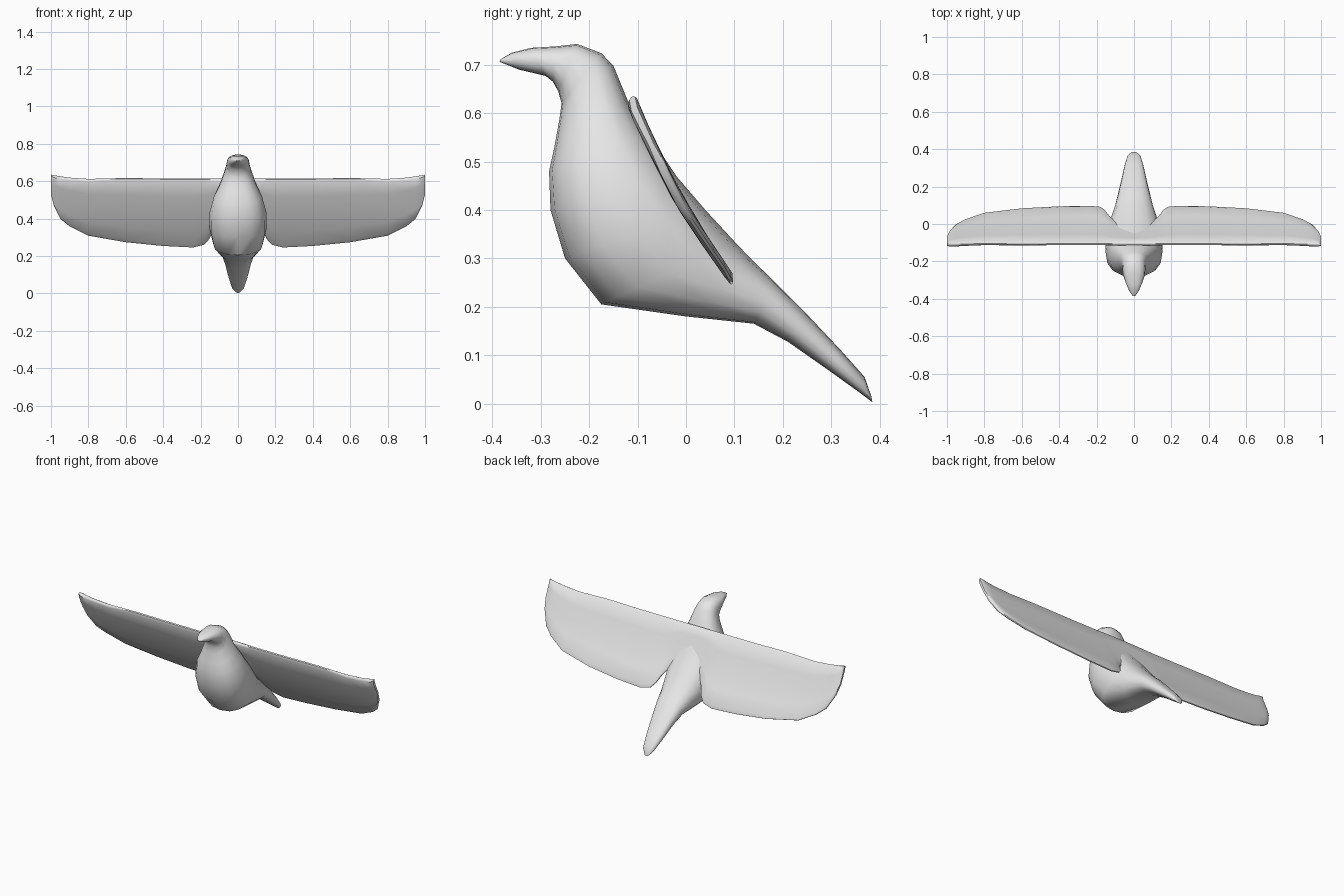
import bpy, bmesh, math

if "Cube" in bpy.data.objects:
    bpy.data.objects.remove(bpy.data.objects["Cube"])

grey = bpy.data.materials.new("light grey")
grey.diffuse_color = (0.8, 0.8, 0.8, 1)
grey.use_nodes = True
grey.node_tree.nodes["Principled BSDF"].inputs["Base Color"].default_value = grey.diffuse_color


def loft(name, rings, angle):
    """Skin a list of equal-length closed rings and cap both ends."""
    bm = bmesh.new()
    rows = [[bm.verts.new(p) for p in ring] for ring in rings]
    n = len(rows[0])
    for a, b in zip(rows, rows[1:]):
        for i in range(n):
            j = (i + 1) % n
            bm.faces.new((a[i], a[j], b[j], b[i]))
    bm.faces.new(rows[0])
    bm.faces.new(rows[-1])
    bmesh.ops.recalc_face_normals(bm, faces=bm.faces)
    mesh = bpy.data.meshes.new(name)
    bm.to_mesh(mesh)
    bm.free()
    mesh.materials.append(grey)
    obj = bpy.data.objects.new(name, mesh)
    bpy.context.collection.objects.link(obj)
    bpy.ops.object.select_all(action='DESELECT')
    obj.select_set(True)
    bpy.context.view_layer.objects.active = obj
    bpy.ops.object.shade_smooth_by_angle(angle=math.radians(angle))
    return obj


# Body from beak to tail: belly-side y, z, back-side y, z, half width
sections = [
    (-.385, .706, -.384, .711, .008), (-.345, .690, -.360, .725, .028),
    (-.290, .677, -.320, .735, .048), (-.275, .665, -.270, .738, .058),
    (-.264, .645, -.225, .743, .061), (-.257, .620, -.175, .724, .064),
    (-.262, .585, -.150, .698, .073), (-.272, .530, -.120, .625, .098),
    (-.283, .480, -.080, .560, .128), (-.280, .400, -.020, .470, .152),
    (-.250, .300, .040, .400, .154), (-.175, .205, .100, .335, .134),
    (.000, .180, .135, .298, .108), (.140, .165, .180, .255, .086),
    (.210, .128, .240, .195, .070), (.300, .065, .320, .110, .051),
    (.365, .018, .369, .055, .034), (.385, .003, .383, .015, .012),
]


def power(v, e):
    return math.copysign(abs(v) ** e, v)


def body_ring(fy, fz, by, bz, w, n=16):
    ring = []
    for i in range(n):
        t = 2 * math.pi * i / n
        c, s = power(math.cos(t), .82), power(math.sin(t), .82)
        ring.append((w * s, (fy + by) / 2 + (by - fy) / 2 * c,
                     (fz + bz) / 2 + (bz - fz) / 2 * c))
    return ring


loft("body", [body_ring(*s) for s in sections], 40)

# Wings: slanted, slightly curved sheets with a rounded leading edge
slope = [(.247, .095), (.265, .088), (.335, .040), (.41, -.010),
         (.51, -.060), (.615, -.110), (.64, -.112)]


def sheet_y(z):
    for (z0, y0), (z1, y1) in zip(slope, slope[1:]):
        if z <= z1:
            return y0 + (y1 - y0) * (z - z0) / (z1 - z0)
    return slope[-1][1]


# x, leading edge z, trailing edge z
stations = [
    (.00, .612, .42), (.10, .612, .38), (.135, .612, .33), (.155, .612, .290),
    (.18, .612, .262), (.24, .612, .247), (.40, .612, .255), (.60, .615, .275),
    (.80, .610, .310), (.90, .617, .360), (.95, .624, .400),
    (.985, .630, .470), (1.0, .634, .530),
]
# Chord position and half thickness
chord = [(0, .004), (.03, .011), (.25, .012), (.5, .011), (.75, .010),
         (.95, .009), (1, .003)]


def wing_ring(side, x, top, bottom):
    front, back = [], []
    thin = .6 if x > .99 else 1
    for t, h in chord:
        z = top + (bottom - top) * t
        y = sheet_y(z)
        front.append((side * x, y - h * thin * .87, z - h * thin * .5))
        back.append((side * x, y + h * thin * .87, z + h * thin * .5))
    return front + back[::-1]


for side, label in ((-1, "left"), (1, "right")):
    loft(label + "_wing", [wing_ring(side, *s) for s in stations], 50)
